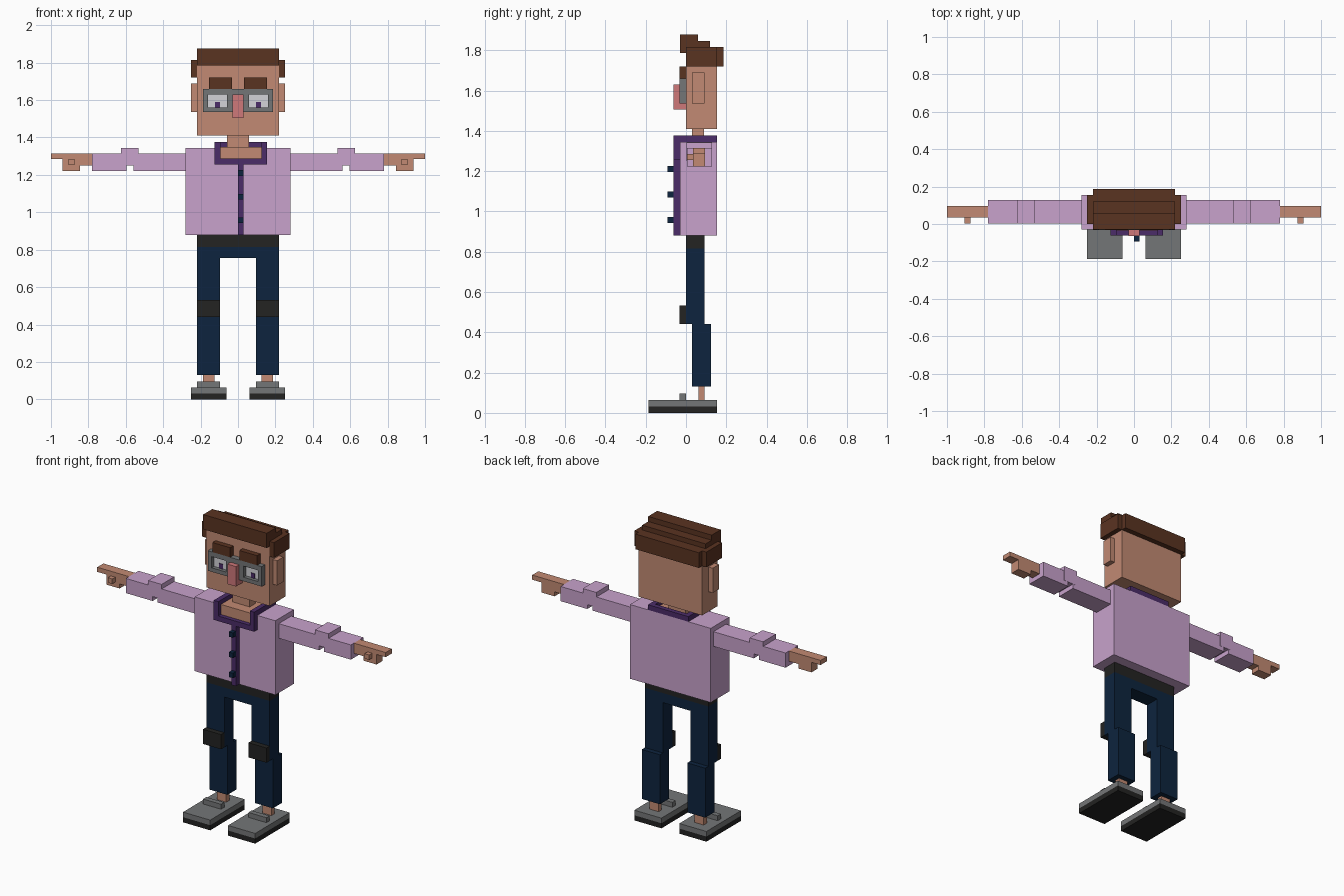
import bpy
import bmesh

default = bpy.data.objects.get("Cube")
if default:
    bpy.data.objects.remove(default, do_unlink=True)


def linear(c):
    c /= 255
    return c / 12.92 if c <= 0.04045 else ((c + 0.055) / 1.055) ** 2.4


def material(name, *rgb):
    col = (*[linear(c) for c in rgb], 1)
    m = bpy.data.materials.new(name)
    m.use_nodes = True
    m.diffuse_color = col
    bsdf = m.node_tree.nodes["Principled BSDF"]
    bsdf.inputs["Base Color"].default_value = col
    bsdf.inputs["Roughness"].default_value = 0.9
    return m


skin = material("skin", 194, 138, 115)
shirt = material("lilac shirt", 200, 162, 204)
hair = material("brown hair", 90, 51, 33)
navy = material("navy cloth", 13, 36, 62)
black = material("black", 35, 35, 34)
grey = material("grey", 116, 118, 119)
purple = material("purple trim", 75, 44, 104)
rose = material("rose nose", 207, 120, 122)
white = material("eye white", 212, 212, 216)


def part(name, mat, *boxes):
    """One object from boxes given as (x range, y range, z range)."""
    bm = bmesh.new()
    for ranges in boxes:
        verts = bmesh.ops.create_cube(bm, size=1)["verts"]
        for v in verts:
            for i, (lo, hi) in enumerate(ranges):
                v.co[i] = hi if v.co[i] > 0 else lo
    bmesh.ops.recalc_face_normals(bm, faces=bm.faces)
    mesh = bpy.data.meshes.new(name)
    bm.to_mesh(mesh)
    bm.free()
    mesh.materials.append(mat)
    ob = bpy.data.objects.new(name, mesh)
    bpy.context.scene.collection.objects.link(ob)


def pair(name, mat, *boxes):
    """A left part and its mirrored right twin."""
    part("left_" + name, mat, *boxes)
    part("right_" + name, mat,
         *[((-x[1], -x[0]), y, z) for x, y, z in boxes])


# Head and hair
wide = (-0.22, 0.22)
part("head", skin, (wide, (0, 0.155), (1.41, 1.785)))
part("neck", skin, ((-0.06, 0.06), (0.03, 0.09), (1.3, 1.41)))
part("hair_front", hair, (wide, (-0.03, 0.06), (1.785, 1.877)))
part("hair_middle", hair, (wide, (0.06, 0.12), (1.78, 1.845)))
part("hair_back", hair, (wide, (0.12, 0.187), (1.72, 1.815)))
pair("hair_side", hair, ((0.22, 0.25), (0, 0.155), (1.72, 1.815)))
pair("ear", skin, ((0.22, 0.25), (0.03, 0.092), (1.535, 1.69)))

# Face
face = (-0.032, 0)
pair("eyebrow", hair, ((0.032, 0.155), face, (1.66, 1.72)))
pair("eye", white, ((0.06, 0.16), (-0.008, 0), (1.56, 1.63)))
pair("pupil", purple, ((0.097, 0.124), (-0.012, -0.008), (1.56, 1.59)))
part("glasses", grey,
     ((-0.187, 0.187), face, (1.63, 1.66)),
     ((-0.187, 0.187), face, (1.535, 1.56)),
     ((-0.06, 0.06), face, (1.56, 1.63)),
     ((0.16, 0.187), face, (1.56, 1.63)),
     ((-0.187, -0.16), face, (1.56, 1.63)))
part("nose", rose, ((-0.03, 0.03), (-0.063, 0), (1.505, 1.63)))

# Torso, collar and buttons
trim = (-0.062, -0.03)
part("torso", shirt, ((-0.28, 0.28), (-0.03, 0.155), (0.88, 1.345)))
part("chest", skin, ((-0.093, 0.125), (-0.036, 0.125), (1.285, 1.35)))
part("collar", purple,
     ((-0.125, -0.093), (-0.062, 0.155), (1.345, 1.377)),
     ((0.125, 0.155), (-0.062, 0.155), (1.345, 1.377)),
     ((-0.093, 0.125), (0.125, 0.155), (1.345, 1.377)),
     ((-0.125, -0.093), trim, (1.255, 1.345)),
     ((0.125, 0.155), trim, (1.255, 1.345)),
     ((-0.093, 0.125), trim, (1.255, 1.287)))
part("placket", purple, ((0, 0.03), trim, (0.88, 1.255)))
for i, z in enumerate((0.957, 1.083, 1.21)):
    part(f"button_{i + 1}", navy,
         ((0.001, 0.029), (-0.093, -0.062), (z - 0.015, z + 0.015)))

# Arms and hands
sleeve = (0.004, 0.128)
palm = (0.034, 0.095)
pair("upper_arm", shirt, ((0.28, 0.56), sleeve, (1.222, 1.314)))
pair("forearm", shirt, ((0.595, 0.78), sleeve, (1.222, 1.314)))
pair("elbow", shirt, ((0.532, 0.625), (0.003, 0.129), (1.25, 1.343)))
pair("hand", skin,
     ((0.78, 0.845), palm, (1.25, 1.314)),
     ((0.845, 1.0), palm, (1.285, 1.314)),
     ((0.845, 0.937), palm, (1.222, 1.285)))
pair("thumb", skin, ((0.875, 0.906), (0.004, 0.034), (1.254, 1.285)))

# Hips and legs
leg = (0.095, 0.22)
part("waistband", black, (wide, (0, 0.092), (0.815, 0.88)))
part("hips", navy, (wide, (0, 0.092), (0.755, 0.815)))
pair("thigh", navy, (leg, (0, 0.092), (0.44, 0.755)))
pair("shin", navy, (leg, (0.031, 0.123), (0.13, 0.44)))
pair("knee_patch", black, (leg, (-0.032, 0), (0.44, 0.532)))
pair("ankle", skin, ((0.125, 0.188), (0.062, 0.093), (0.063, 0.13)))

# Shoes
sole = ((0.062, 0.25), (-0.187, 0.155))
pair("shoe_sole", black, (*sole, (0, 0.032)))
pair("shoe_upper", grey, (*sole, (0.032, 0.064)))
pair("shoe_strap", grey, (leg, (-0.032, 0), (0.064, 0.095)))
